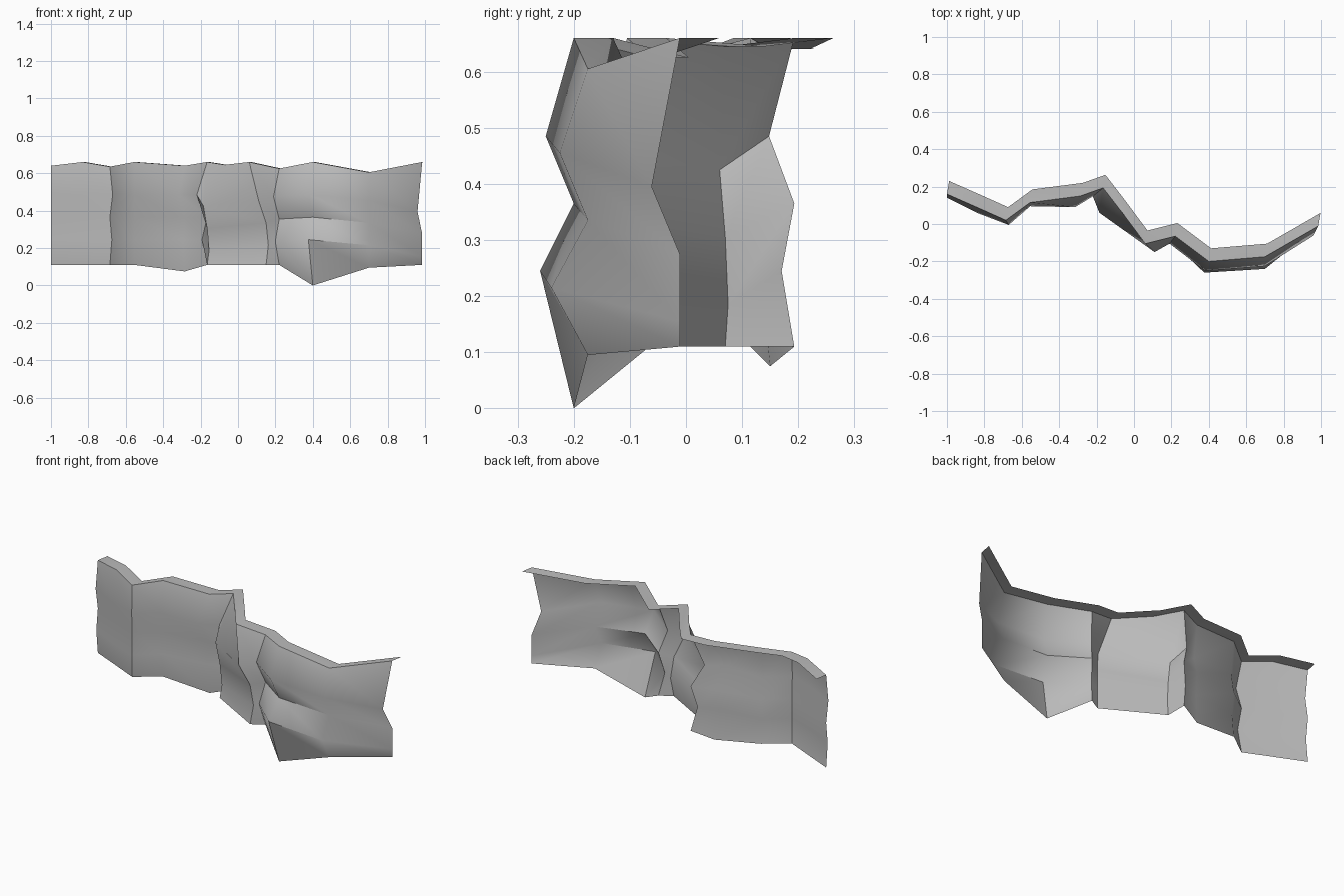
import bpy
import math
from mathutils import Vector

cube = bpy.data.objects.get("Cube")
if cube:
    bpy.data.objects.remove(cube, do_unlink=True)

# One grey stone colour
stone = bpy.data.materials.new("grey_stone")
stone.use_nodes = True
tint = (0.5, 0.5, 0.5, 1)
stone.diffuse_color = tint
stone.node_tree.nodes["Principled BSDF"].inputs["Base Color"].default_value = tint

LEDGE = Vector((0.012, 0.07, 0))
ROW_HEIGHTS = (0.485, 0.365, 0.245)


def column(x, y, top, bottom, bulge, low=0.7, drop=0, foot=None):
    """Points down one rib: ledge back, rim, upper bulge, waist, lower bulge, foot."""
    base = Vector((*(foot or (x, y)), 0))
    push = Vector((*bulge, 0))
    rim = Vector((x, y, top))
    points = [rim + LEDGE, rim]
    for height, weight in zip(ROW_HEIGHTS, (1, 0, low)):
        points.append(base + push * weight + Vector((0, 0, height - drop)))
    points.append(base + Vector((0, 0, bottom)))
    return points


# Ribs of the cliff from its right end to its left end
ribs = [
    column(-1, 0.16, 0.64, 0.11, (0, -0.02)),
    column(-0.83, 0.085, 0.66, 0.11, (-0.01, -0.025)),
    column(-0.685, 0.02, 0.635, 0.11, (0.015, -0.025)),
    column(-0.555, 0.115, 0.66, 0.11, (0, -0.02)),
    column(-0.285, 0.15, 0.64, 0.075, (-0.03, -0.06), low=0.3),
    column(-0.165, 0.193, 0.66, 0.11, (-0.055, -0.045), low=0.5),
    # jutting step at the middle
    column(-0.07, 0.07, 0.645, 0.11, (-0.02, -0.01), low=-0.5, drop=0.06,
           foot=(-0.165, 0.07)),
    column(0.06, -0.105, 0.66, 0.11, (-0.04, -0.045), low=-0.3, drop=0.03,
           foot=(0.15, -0.105)),
    column(0.22, -0.065, 0.625, 0.11, (-0.03, -0.04), drop=0.01),
    column(0.4, -0.2, 0.66, 0, (-0.02, -0.05), low=1.2),
    column(0.7, -0.175, 0.605, 0.095, (0, -0.05), low=1.3, drop=0.03),
    column(0.985, -0.011, 0.66, 0.11, (-0.025, -0.05), low=0, drop=0.09),
]

# Skin neighbouring ribs into one open sheet with a ledge on top
rows = len(ribs[0])
verts = [p for rib in ribs for p in rib]
faces = []
for c in range(len(ribs) - 1):
    for r in range(rows - 1):
        a = c * rows + r
        b = a + rows
        faces.append((a, a + 1, b + 1, b))

mesh = bpy.data.meshes.new("cliff_wall")
mesh.from_pydata(verts, [], faces)
mesh.materials.append(stone)
mesh.update()
cliff = bpy.data.objects.new("cliff_wall", mesh)
bpy.context.collection.objects.link(cliff)

# Soft rock faces, with crisp rim and deep creases
bpy.ops.object.select_all(action="DESELECT")
cliff.select_set(True)
bpy.context.view_layer.objects.active = cliff
bpy.ops.object.shade_smooth_by_angle(angle=math.radians(45))
